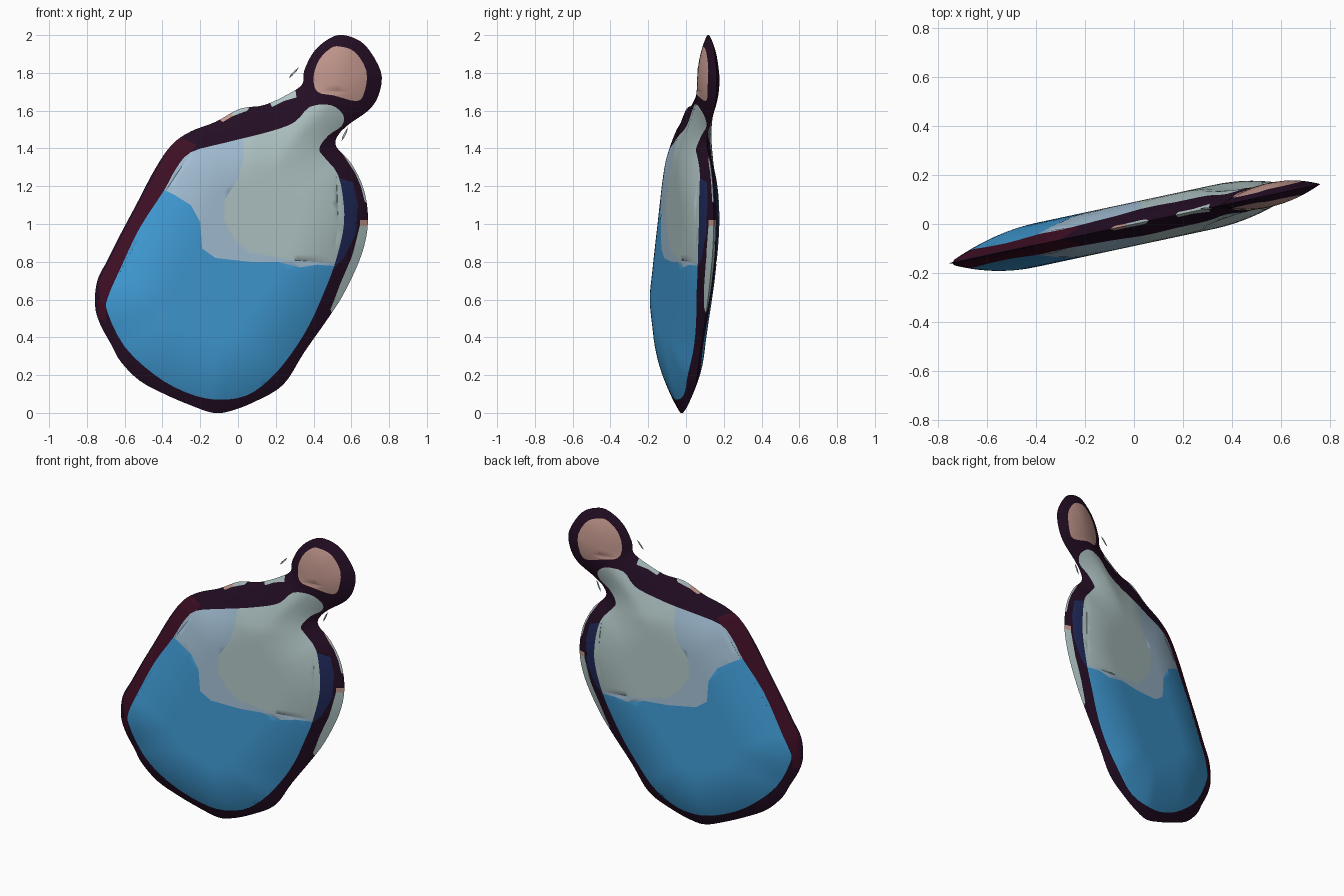
import bpy, bmesh, math
from mathutils import Vector, geometry

cube = bpy.data.objects.get("Cube")
if cube:
    bpy.data.objects.remove(cube, do_unlink=True)

TILT = 0.214      # the flat flask is turned slightly about z
STEP = 0.03       # spacing of the skin's inner points


# ---------- materials ----------
def linear(c):
    c /= 255
    return c / 12.92 if c <= 0.04045 else ((c + 0.055) / 1.055) ** 2.4


def material(name, r, g, b):
    mat = bpy.data.materials.new(name)
    colour = (linear(r), linear(g), linear(b), 1)
    mat.diffuse_color = colour
    mat.use_nodes = True
    for node in mat.node_tree.nodes:
        if node.type == "BSDF_PRINCIPLED":
            node.inputs["Base Color"].default_value = colour
            node.inputs["Roughness"].default_value = 0.8
    return mat


materials = [
    material("dark_outline", 36, 14, 36),
    material("maroon_outline", 62, 14, 36),
    material("navy_outline", 32, 40, 88),
    material("blue_liquid", 64, 155, 213),
    material("pale_blue_glass", 163, 191, 212),
    material("grey_glass", 178, 198, 198),
    material("pink_stopper", 195, 152, 142),
]
DARK, MAROON, NAVY, BLUE, PALE, GREY, PINK = range(len(materials))


# ---------- 2D helpers ----------
def points(*pairs):
    return [Vector(p) for p in pairs]


def smooth_loop(pts, n=4):
    """Closed Catmull-Rom curve through the points."""
    out = []
    for i in range(len(pts)):
        a, b, c, d = (pts[(i + k) % len(pts)] for k in (-1, 0, 1, 2))
        for s in range(n):
            t = s / n
            out.append(0.5 * (2 * b + (c - a) * t + (2 * a - 5 * b + 4 * c - d) * t ** 2
                              + (3 * b - a - 3 * c + d) * t ** 3))
    return out


def inside(p, loop):
    hit = False
    for a, b in zip(loop, loop[1:] + loop[:1]):
        if (a.y > p.y) != (b.y > p.y):
            if p.x < a.x + (b.x - a.x) * (p.y - a.y) / (b.y - a.y):
                hit = not hit
    return hit


def edge_distance(p, loop):
    best = 9
    for a, b in zip(loop, loop[1:] + loop[:1]):
        ab = b - a
        t = min(1, max(0, (p - a).dot(ab) / ab.length_squared))
        best = min(best, (a + ab * t - p).length)
    return best


# ---------- silhouette: stopper, neck, belly ----------
outline = smooth_loop(points(
    (.56, 2), (.67, 1.95), (.755, 1.81), (.75, 1.7), (.7, 1.61), (.59, 1.53),
    (.53, 1.47), (.52, 1.41), (.6, 1.32), (.667, 1.18), (.688, 1.01), (.655, .84),
    (.57, .65), (.49, .52), (.35, .32), (.24, .15), (.09, .06), (-.04, .01),
    (-.13, 0), (-.25, .04), (-.39, .1), (-.52, .17), (-.62, .27), (-.67, .36),
    (-.73, .47), (-.757, .57), (-.745, .7), (-.69, .81), (-.62, .95), (-.54, 1.1),
    (-.44, 1.29), (-.35, 1.42), (-.25, 1.49), (-.12, 1.54), (.01, 1.61), (.14, 1.63),
    (.27, 1.69), (.34, 1.74), (.35, 1.81), (.4, 1.91), (.48, 1.98)))

# ---------- glass window inside the dark border ----------
window = smooth_loop(points(
    (.38, 1.62), (.49, 1.63), (.556, 1.58), (.55, 1.52), (.48, 1.47), (.43, 1.4),
    (.46, 1.35), (.53, 1.26), (.56, 1.1), (.556, .96), (.51, .78), (.46, .65),
    (.38, .47), (.28, .31), (.17, .18), (.04, .09), (-.12, .07), (-.28, .11),
    (-.44, .2), (-.6, .35), (-.69, .53), (-.69, .61), (-.62, .77), (-.52, .98),
    (-.39, 1.18), (-.33, 1.29), (-.25, 1.38), (-.07, 1.43), (.17, 1.49), (.3, 1.54)), 3)

# ---------- colour borders within the window ----------
above_liquid = points(
    (-.45, 1.22), (-.39, 1.18), (-.33, 1.15), (-.25, 1.1), (-.2, 1.01), (-.19, .87),
    (-.12, .82), (.06, .8), (.21, .8), (.33, .77), (.42, .785), (.6, .77),
    (.6, 1.7), (-.45, 1.7))
clear_glass = points(
    (.03, 1.7), (.03, 1.34), (0, 1.24), (-.07, 1.13), (-.074, 1.02), (-.02, .92),
    (.06, .85), (.27, .81), (.6, .79), (.6, 1.7))

# ---------- stopper face and rim patches ----------
stopper = smooth_loop(points(
    (.54, 1.94), (.62, 1.91), (.68, 1.81), (.67, 1.7), (.63, 1.65), (.51, 1.68),
    (.42, 1.7), (.4, 1.78), (.43, 1.87), (.49, 1.93)), 3)
rim_patches = [
    (MAROON, points((-.33, 1.47), (-.22, 1.42), (-.4, 1.15), (-.64, .72), (-.7, .6),
                    (-.7, .48), (-.74, .5), (-.735, .7), (-.55, 1.06))),
    (NAVY, points((.52, 1.25), (.61, 1.22), (.635, 1.1), (.625, .95), (.56, .82),
                  (.5, .76), (.53, 1))),
    (GREY, points((.54, 1.4), (.6, 1.34), (.7, 1.2), (.7, 1.1), (.67, 1.12),
                  (.65, 1.2), (.62, 1.27))),
    (PINK, points((.52, 1.42), (.56, 1.39), (.62, 1.27), (.58, 1.33))),
    (PINK, points((.645, 1.02), (.71, 1.02), (.71, .99), (.645, .99))),
    (GREY, points((.645, .99), (.71, .99), (.67, .82), (.5, .51), (.49, .55),
                  (.54, .68), (.6, .82))),
    (GREY, points((.16, 1.66), (.3, 1.74), (.31, 1.67), (.24, 1.65), (.18, 1.62))),
    (PINK, points((-.11, 1.56), (-.03, 1.61), (-.03, 1.57), (-.08, 1.54))),
    (GREY, points((-.03, 1.57), (-.03, 1.62), (.08, 1.65), (.05, 1.6))),
]


def face_colour(p):
    if inside(p, window):
        if inside(p, clear_glass):
            return GREY
        return PALE if inside(p, above_liquid) else BLUE
    if inside(p, stopper):
        return PINK
    for colour, loop in rim_patches:
        if inside(p, loop):
            return colour
    return DARK


def half_thickness(p):
    """Pillow profile: round at the rim, flat in the middle, slimmer at the top."""
    top = min(1, max(0, (p.y - 1.35) / 0.3))
    radius, depth = 0.36 - 0.15 * top, 0.09 - 0.04 * top
    near = min(1, edge_distance(p, outline) / radius)
    return depth * (1 - (1 - near) ** 2)


# ---------- flask skin: one flat net cut along every border ----------
verts, edges = [], []
for loop in [outline, window, above_liquid, clear_glass, stopper] + [r[1] for r in rim_patches]:
    first = len(verts)
    verts += loop
    edges += [(first + i, first + (i + 1) % len(loop)) for i in range(len(loop))]
for row in range(1, int(2 / STEP)):
    for col in range(-26, 27):
        p = Vector(((col + row % 2 / 2) * STEP, row * STEP))
        if inside(p, outline) and edge_distance(p, outline) > STEP / 3:
            verts.append(p)
net = geometry.delaunay_2d_cdt(verts, edges, [], 0, 1e-5)
net_verts, net_faces = net[0], net[2]
depths = [half_thickness(p) for p in net_verts]

bm = bmesh.new()
sides = [[bm.verts.new((p.x, TILT * p.x + side * t, p.y)) for p, t in zip(net_verts, depths)]
         for side in (-1, 1)]
for tri in net_faces:
    centre = sum((net_verts[i] for i in tri), Vector((0, 0))) / len(tri)
    if not inside(centre, outline):
        continue
    colour = face_colour(centre)
    for skin, order in zip(sides, (tri, tri[::-1])):
        face = bm.faces.new([skin[i] for i in order])
        face.material_index = colour
bmesh.ops.delete(bm, geom=[v for v in bm.verts if not v.link_faces], context="VERTS")
bmesh.ops.remove_doubles(bm, verts=bm.verts, dist=1e-4)
bmesh.ops.recalc_face_normals(bm, faces=bm.faces)


def finish(name, bm, mats):
    mesh = bpy.data.meshes.new(name)
    bm.to_mesh(mesh)
    bm.free()
    for mat in mats:
        mesh.materials.append(mat)
    obj = bpy.data.objects.new(name, mesh)
    bpy.context.collection.objects.link(obj)
    return obj


flask = finish("flask", bm, materials)
bpy.ops.object.select_all(action="DESELECT")
flask.select_set(True)
bpy.context.view_layer.objects.active = flask
bpy.ops.object.shade_smooth_by_angle(angle=math.radians(50))


# ---------- loose glass slivers beside the neck ----------
def sliver(name, x, z, length, lean):
    bm = bmesh.new()
    bmesh.ops.create_icosphere(bm, subdivisions=1, radius=0.5)
    obj = finish(name, bm, [materials[GREY]])
    obj.scale = (0.012, 0.008, length)
    obj.rotation_euler.y = math.radians(lean)
    obj.location = (x, TILT * x, z)


sliver("left_sliver", 0.295, 1.8, 0.08, 42)
sliver("right_sliver", 0.565, 1.475, 0.08, 25)
